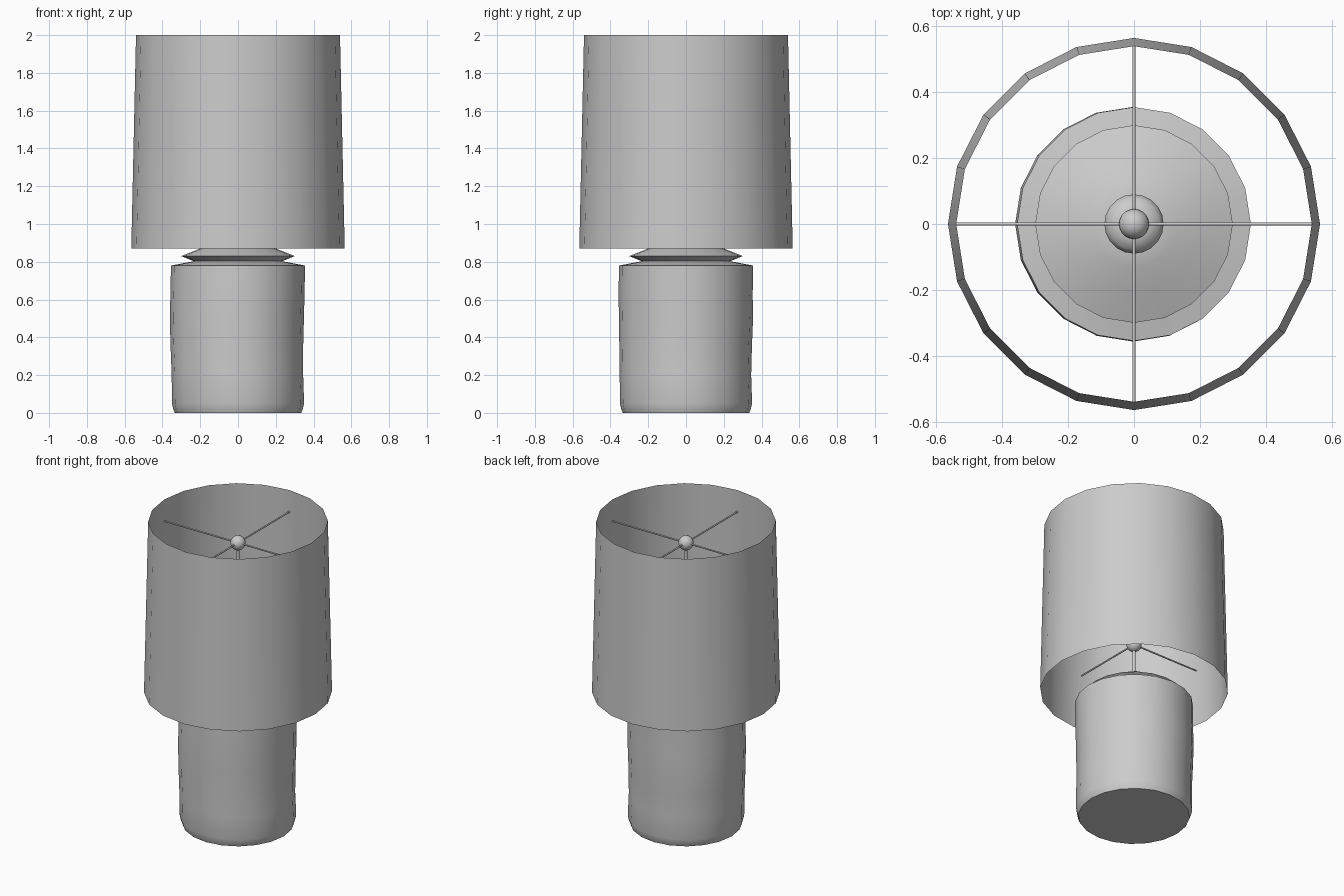
import bpy, bmesh, math
from mathutils import Matrix, Vector

if "Cube" in bpy.data.objects:
    bpy.data.objects.remove(bpy.data.objects["Cube"])

SIDES = 20


def finish(name, bm, angle=40):
    bmesh.ops.recalc_face_normals(bm, faces=bm.faces)
    mesh = bpy.data.meshes.new(name)
    bm.to_mesh(mesh)
    bm.free()
    ob = bpy.data.objects.new(name, mesh)
    bpy.context.collection.objects.link(ob)
    bpy.ops.object.select_all(action='DESELECT')
    ob.select_set(True)
    bpy.context.view_layer.objects.active = ob
    bpy.ops.object.shade_smooth_by_angle(angle=math.radians(angle))
    return ob


def lathe(name, profile, cap_bottom=True, cap_top=True, sides=SIDES):
    """Profile rows: radius, z, optional x and y offset of the ring."""
    bm = bmesh.new()
    rings = []
    for r, z, *off in profile:
        ox, oy = off if off else (0, 0)
        rings.append([bm.verts.new((ox + r * math.cos(math.tau * i / sides),
                                    oy + r * math.sin(math.tau * i / sides), z))
                      for i in range(sides)])
    for a, b in zip(rings, rings[1:]):
        for i in range(sides):
            j = (i + 1) % sides
            bm.faces.new((a[i], a[j], b[j], b[i]))
    if cap_bottom:
        bm.faces.new(rings[0][::-1])
    if cap_top:
        bm.faces.new(rings[-1])
    return finish(name, bm)


def ball(name, r, z):
    bm = bmesh.new()
    bmesh.ops.create_uvsphere(bm, u_segments=20, v_segments=12, radius=r,
                              matrix=Matrix.Translation((0, 0, z)))
    return finish(name, bm)


def spider(name, length, z, r=0.005):
    """Four thin horizontal spokes made from two crossing rods."""
    bm = bmesh.new()
    for axis in ('X', 'Y'):
        bmesh.ops.create_cone(bm, cap_ends=True, segments=10, radius1=r, radius2=r,
                              depth=2 * length,
                              matrix=Matrix.Translation((0, 0, z)) @ Matrix.Rotation(math.pi / 2, 4, axis))
    return finish(name, bm)


# Slightly uneven ceramic body with a grooved shoulder and low dome
lathe("lamp_base", [
    (0.335, 0.0), (0.343, 0.02), (0.35, 0.05), (0.348, 0.2, -0.003, -0.003),
    (0.351, 0.35, -0.006, -0.002), (0.355, 0.5, -0.006, 0.0),
    (0.355, 0.62, -0.003, -0.002), (0.355, 0.78),
    (0.235, 0.803), (0.30, 0.83), (0.20, 0.87), (0.13, 0.895), (0.09, 0.905)])

# Collar and thin stem
lathe("collar", [(0.09, 0.89), (0.09, 0.94), (0.078, 0.962), (0.05, 0.975), (0.015, 0.98)])
lathe("stem", [(0.01, 0.97), (0.01, 1.85)], sides=10)

# Open conical shade
lathe("shade", [(0.565, 0.87), (0.54, 2.0)], cap_bottom=False, cap_top=False)

# Upper and lower shade supports
spider("upper_spokes", 0.54, 1.857)
ball("finial", 0.046, 1.857)
spider("lower_spokes", 0.49, 1.19)
ball("lower_hub", 0.046, 1.19)
